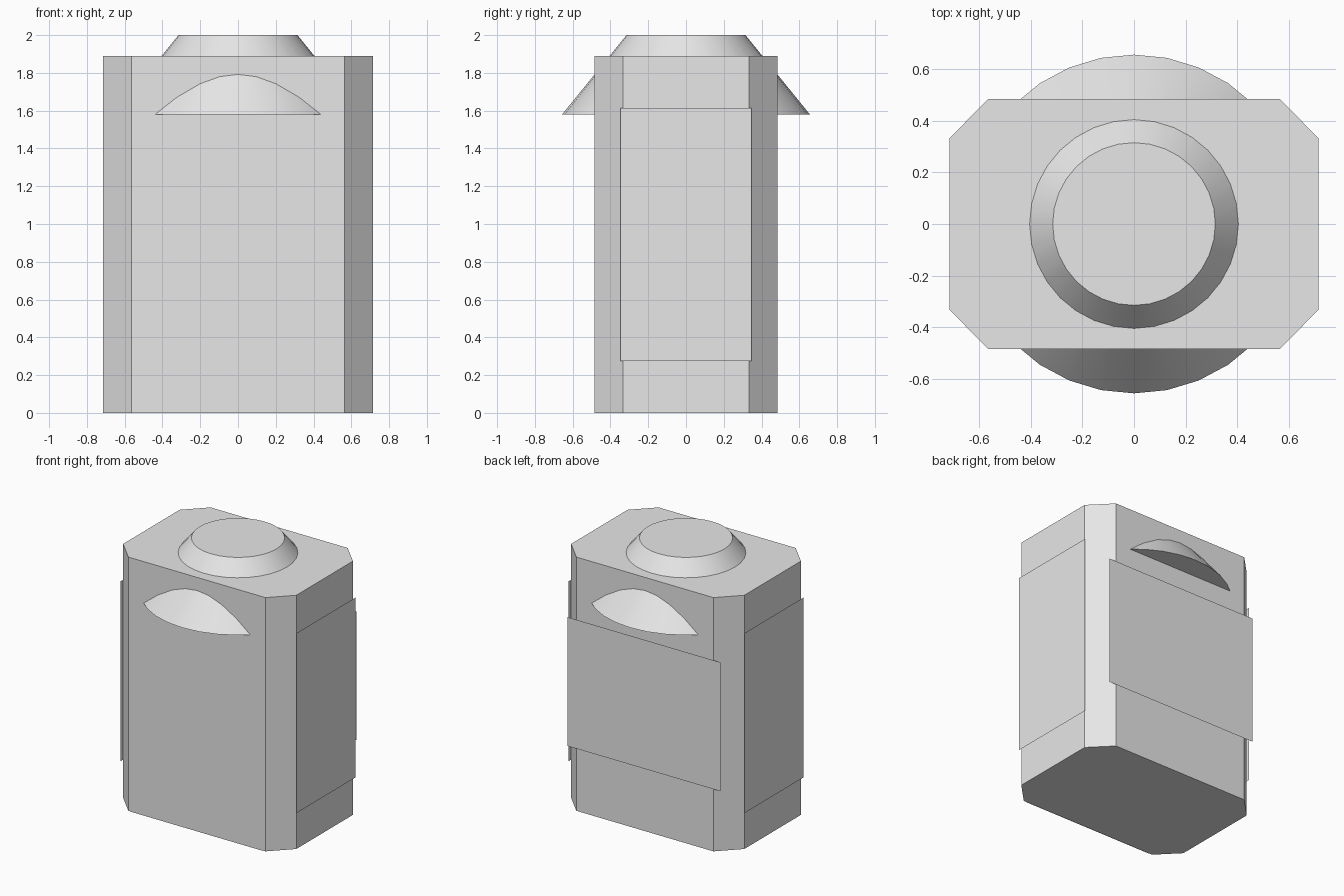
import bpy
from mathutils import Vector

cube = bpy.data.objects.get("Cube")
if cube:
    bpy.data.objects.remove(cube, do_unlink=True)

# One light grey for everything
grey = bpy.data.materials.new("light grey")
grey.use_nodes = True
colour = (0.8, 0.8, 0.8, 1.0)
grey.diffuse_color = colour
grey.node_tree.nodes["Principled BSDF"].inputs["Base Color"].default_value = colour

HALF_X, HALF_Y, HEIGHT = 0.714, 0.484, 1.89
FLAT_X, FLAT_Y = 0.565, 0.333


def add_mesh(name, verts, faces):
    mesh = bpy.data.meshes.new(name)
    mesh.from_pydata(verts, [], faces)
    mesh.materials.append(grey)
    obj = bpy.data.objects.new(name, mesh)
    bpy.context.collection.objects.link(obj)
    return obj


def add_panel(name, normal, offset, half_width, z0, z1):
    """Thin upright sheet facing along normal."""
    n = Vector(normal)
    side = Vector((0, 0, 1)).cross(n)
    corners = [(-1, z0), (1, z0), (1, z1), (-1, z1)]
    verts = [n * offset + side * half_width * s + Vector((0, 0, z)) for s, z in corners]
    return add_mesh(name, verts, [(0, 1, 2, 3)])


# Body: box with cut vertical corners
outline = [(FLAT_X, -HALF_Y), (HALF_X, -FLAT_Y), (HALF_X, FLAT_Y), (FLAT_X, HALF_Y),
           (-FLAT_X, HALF_Y), (-HALF_X, FLAT_Y), (-HALF_X, -FLAT_Y), (-FLAT_X, -HALF_Y)]
n = len(outline)
sides = [(i, (i + 1) % n, (i + 1) % n + n, i + n) for i in range(n)]
add_mesh("body", [(x, y, z) for z in (0, HEIGHT) for x, y in outline],
         sides + [tuple(reversed(range(n))), tuple(range(n, 2 * n))])

# Truncated cone through the body: forms the top cap and both hoods
z0, z1 = 1.58, 2.0
bpy.ops.mesh.primitive_cone_add(vertices=32, radius1=0.656, radius2=0.315,
                                depth=z1 - z0, location=(0, 0, (z0 + z1) / 2))
cone = bpy.context.object
cone.name = "cap_and_hoods"
cone.data.materials.append(grey)
bpy.ops.object.shade_smooth_by_angle(angle=0.52)

# Flat panels just off the faces
add_panel("left_panel", (1, 0, 0), HALF_X + 0.01, 0.347, 0.275, 1.615)
add_panel("right_panel", (-1, 0, 0), HALF_X + 0.01, 0.347, 0.275, 1.615)
add_panel("back_panel", (0, 1, 0), HALF_Y + 0.012, 0.63, 0.47, 1.43)
add_panel("front_panel", (0, -1, 0), HALF_Y + 0.003, 0.543, 0.0, 0.4)
